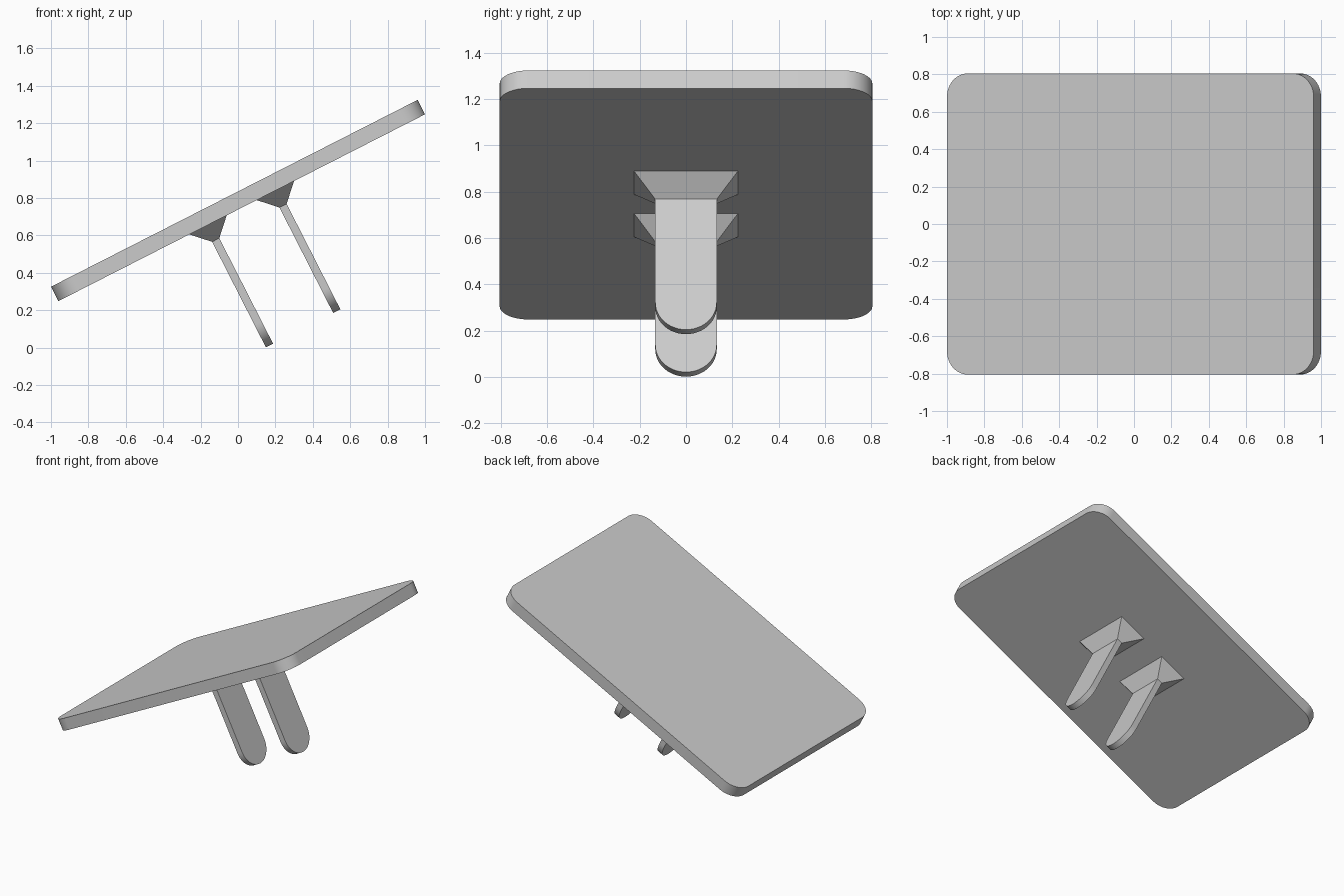
import bpy, bmesh, math
from mathutils import Matrix, Vector

if "Cube" in bpy.data.objects:
    bpy.data.objects.remove(bpy.data.objects["Cube"], do_unlink=True)

grey = bpy.data.materials.new("plain grey")
grey.use_nodes = True
COLOUR = (0.6, 0.6, 0.6, 1)
grey.diffuse_color = COLOUR
grey.node_tree.nodes["Principled BSDF"].inputs["Base Color"].default_value = COLOUR

# Everything is built in the panel's own frame, then tilted together
TILT = Matrix.Translation((0, 0, 0.786)) @ Matrix.Rotation(math.radians(-27), 4, 'Y')
LENGTH, WIDTH, THICK, CORNER = 2.2, 1.61, 0.0865, 0.125
LEG_R, LEG_T = 0.133, 0.043
TIP, FOOT = -0.134, -0.767


def finish(name, bm):
    bmesh.ops.recalc_face_normals(bm, faces=bm.faces)
    mesh = bpy.data.meshes.new(name)
    bm.to_mesh(mesh)
    bm.free()
    mesh.materials.append(grey)
    obj = bpy.data.objects.new(name, mesh)
    bpy.context.collection.objects.link(obj)
    obj.matrix_world = TILT
    bpy.ops.object.select_all(action='DESELECT')
    obj.select_set(True)
    bpy.context.view_layer.objects.active = obj
    bpy.ops.object.shade_smooth_by_angle(angle=math.radians(30))


def arc(cx, cy, radius, start, end, steps):
    angles = [math.radians(start + (end - start) * i / steps) for i in range(steps + 1)]
    return [(cx + radius * math.cos(a), cy + radius * math.sin(a)) for a in angles]


def prism(name, points, direction):
    bm = bmesh.new()
    face = bm.faces.new([bm.verts.new(p) for p in points])
    new = bmesh.ops.extrude_face_region(bm, geom=[face], use_keep_orig=True)["geom"]
    verts = [v for v in new if isinstance(v, bmesh.types.BMVert)]
    bmesh.ops.translate(bm, verts=verts, vec=Vector(direction))
    finish(name, bm)


# Rounded rectangular panel
outline = []
for i, (sx, sy) in enumerate([(1, 1), (-1, 1), (-1, -1), (1, -1)]):
    outline += arc(sx * (LENGTH / 2 - CORNER), sy * (WIDTH / 2 - CORNER),
                   CORNER, 90 * i, 90 * i + 90, 12)
prism("panel", [(x, y, -THICK / 2) for x, y in outline], (0, 0, THICK))

for side, u in (("left", 0.202), ("right", -0.202)):
    # Tapered mounting block under the panel
    bm = bmesh.new()
    rings = []
    for hx, hy, z in ((0.112, 0.225, -THICK / 2), (LEG_T / 2, LEG_R, TIP)):
        rings.append([bm.verts.new((u + sx * hx, sy * hy, z))
                      for sx, sy in ((1, 1), (-1, 1), (-1, -1), (1, -1))])
    for ring in rings:
        bm.faces.new(ring)
    for i in range(4):
        j = (i + 1) % 4
        bm.faces.new((rings[0][i], rings[0][j], rings[1][j], rings[1][i]))
    finish(side + "_mounting_block", bm)

    # Flat leg with a rounded end
    profile = [(LEG_R, TIP), (-LEG_R, TIP)] + arc(0, FOOT + LEG_R, LEG_R, 180, 360, 24)
    prism(side + "_leg", [(u - LEG_T / 2, y, z) for y, z in profile], (LEG_T, 0, 0))
